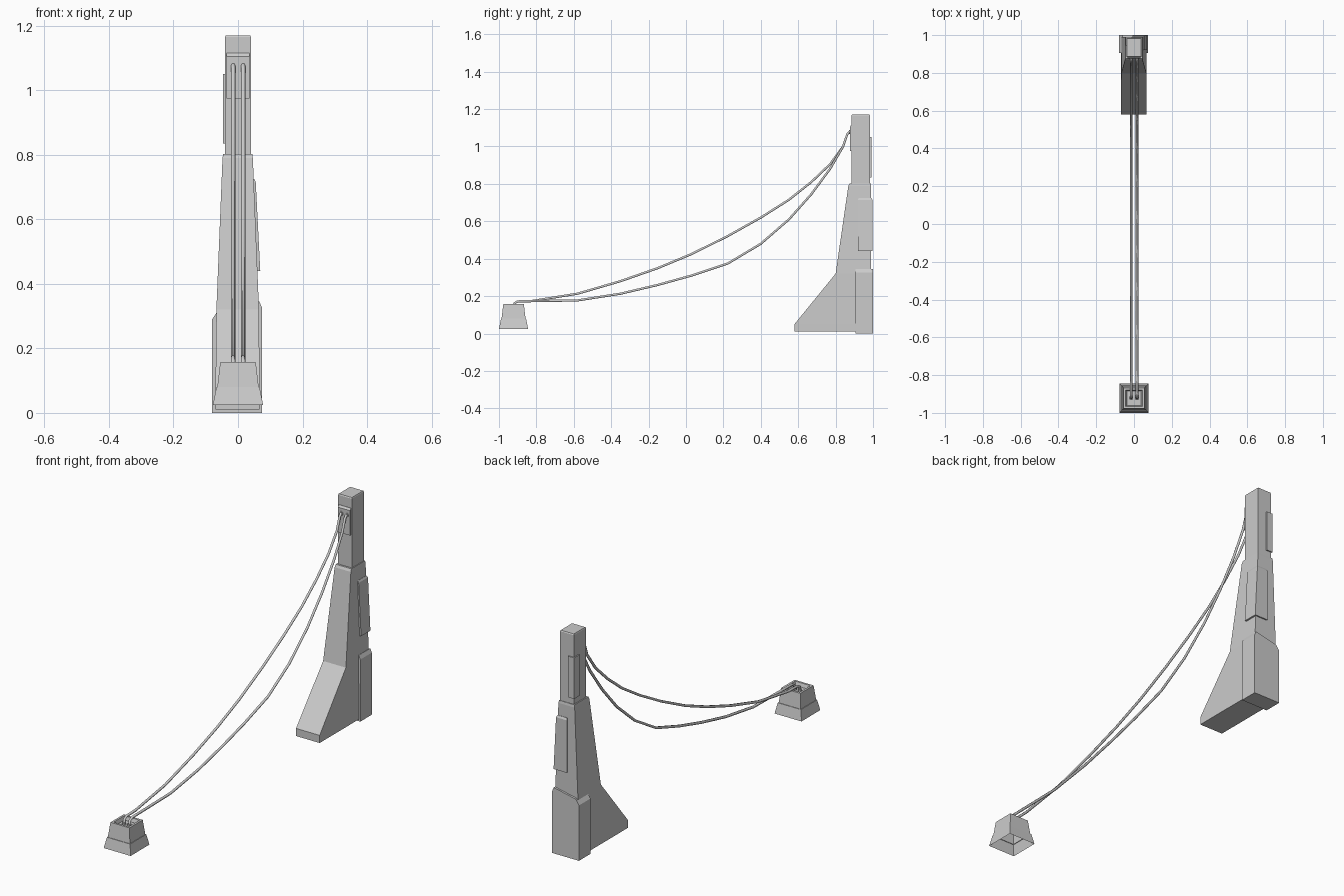
import bpy, bmesh, math
from mathutils import Vector

if "Cube" in bpy.data.objects:
    bpy.data.objects.remove(bpy.data.objects["Cube"])


def finish(name, bm):
    me = bpy.data.meshes.new(name)
    bmesh.ops.recalc_face_normals(bm, faces=bm.faces)
    bm.to_mesh(me)
    bm.free()
    ob = bpy.data.objects.new(name, me)
    bpy.context.collection.objects.link(ob)
    return ob


def loft(name, rings, cap_bottom=True):
    """Rectangular sections (z, x0, x1, y0, y1) joined bottom to top."""
    bm = bmesh.new()
    loops = [[bm.verts.new((x, y, z)) for x, y in ((x0, y0), (x1, y0), (x1, y1), (x0, y1))]
             for z, x0, x1, y0, y1 in rings]
    for a, b in zip(loops, loops[1:]):
        for i in range(4):
            j = (i + 1) % 4
            bm.faces.new((a[i], a[j], b[j], b[i]))
    bm.faces.new(loops[-1])
    if cap_bottom:
        bm.faces.new(loops[0][::-1])
    return finish(name, bm)


def extrude_xz(name, pts, y0, y1):
    """Front outline pushed back from y0 to y1."""
    bm = bmesh.new()
    f = bm.faces.new([bm.verts.new((x, y0, z)) for x, z in pts])
    ext = bmesh.ops.extrude_face_region(bm, geom=[f])
    bmesh.ops.translate(bm, vec=(0, y1 - y0, 0),
                        verts=[v for v in ext['geom'] if isinstance(v, bmesh.types.BMVert)])
    return finish(name, bm)


def cable(name, x, pts):
    cu = bpy.data.curves.new(name, 'CURVE')
    cu.dimensions = '3D'
    cu.bevel_depth = 0.0068
    cu.bevel_resolution = 1
    cu.use_fill_caps = True
    sp = cu.splines.new('POLY')
    sp.points.add(len(pts) - 1)
    for p, (y, z) in zip(sp.points, pts):
        p.co = (x, y, z, 1)
    ob = bpy.data.objects.new(name, cu)
    bpy.context.collection.objects.link(ob)


def socket(name, loc, rot, r, depth):
    bpy.ops.mesh.primitive_cylinder_add(vertices=10, radius=r, depth=depth, location=loc, rotation=rot)
    bpy.context.object.name = name


# Tower: flared buttress body, upper column, front plate
loft("tower_body", [
    (0.01, -0.07, 0.067, 0.58, 0.99),
    (0.05, -0.07, 0.067, 0.58, 0.99),
    (0.32, -0.067, 0.065, 0.80, 0.99),
    (0.79, -0.048, 0.046, 0.868, 0.99),
    (0.803, -0.046, 0.044, 0.875, 0.988)])
loft("tower_column", [
    (0.79, -0.04, 0.04, 0.885, 0.985),
    (1.165, -0.04, 0.04, 0.885, 0.985),
    (1.17, -0.038, 0.038, 0.888, 0.982)])
loft("cable_plate", [
    (0.975, -0.035, 0.035, 0.876, 0.90),
    (1.105, -0.035, 0.035, 0.876, 0.90),
    (1.115, -0.035, 0.035, 0.884, 0.90)])

# Rear foot block with chamfered shoulders
extrude_xz("rear_foot_block", [
    (-0.08, 0), (0.075, 0), (0.075, 0.325), (0.066, 0.345), (-0.062, 0.318), (-0.08, 0.29)], 0.905, 1.0)

# Armour panels wrapping the rear corners
loft("lower_corner_panel", [
    (0.44, -0.008, 0.069, 0.92, 0.997),
    (0.715, -0.008, 0.055, 0.92, 0.997),
    (0.725, -0.006, 0.05, 0.922, 0.992)])
loft("upper_corner_panel", [
    (0.835, -0.046, -0.01, 0.945, 0.991),
    (1.05, -0.046, -0.01, 0.945, 0.991)])


# Ground anchor: two tapered tiers, open below, recessed top
def square(z, h, yc=-0.922):
    return (z, -h, h, yc - h, yc + h)


loft("ground_anchor", [
    square(0.025, 0.078), square(0.08, 0.067), square(0.08, 0.064),
    square(0.157, 0.055), square(0.157, 0.044), square(0.138, 0.038)], cap_bottom=False)

# Two slack cables: left one tight, right one sagging
ys = [-0.58, -0.35, -0.15, 0.03, 0.225, 0.40, 0.55, 0.67, 0.77, 0.84]
sags = {
    "left": (-0.015, [0.213, 0.28, 0.35, 0.425, 0.522, 0.62, 0.715, 0.81, 0.905, 1.0]),
    "right": (0.016, [0.177, 0.213, 0.26, 0.31, 0.375, 0.48, 0.61, 0.745, 0.88, 1.0]),
}
for side, (x, zs) in sags.items():
    path = [(-0.922, 0.14), (-0.918, 0.162), (-0.90, 0.172), (-0.83, 0.173)]
    path += list(zip(ys, zs)) + [(0.862, 1.065), (0.872, 1.077), (0.89, 1.078)]
    cable(side + "_cable", x, path)
    socket(side + "_tower_socket", (x, 0.876, 1.078), (math.pi / 2, 0, 0), 0.011, 0.008)
    socket(side + "_anchor_socket", (x, -0.922, 0.142), (0, 0, 0), 0.011, 0.01)
